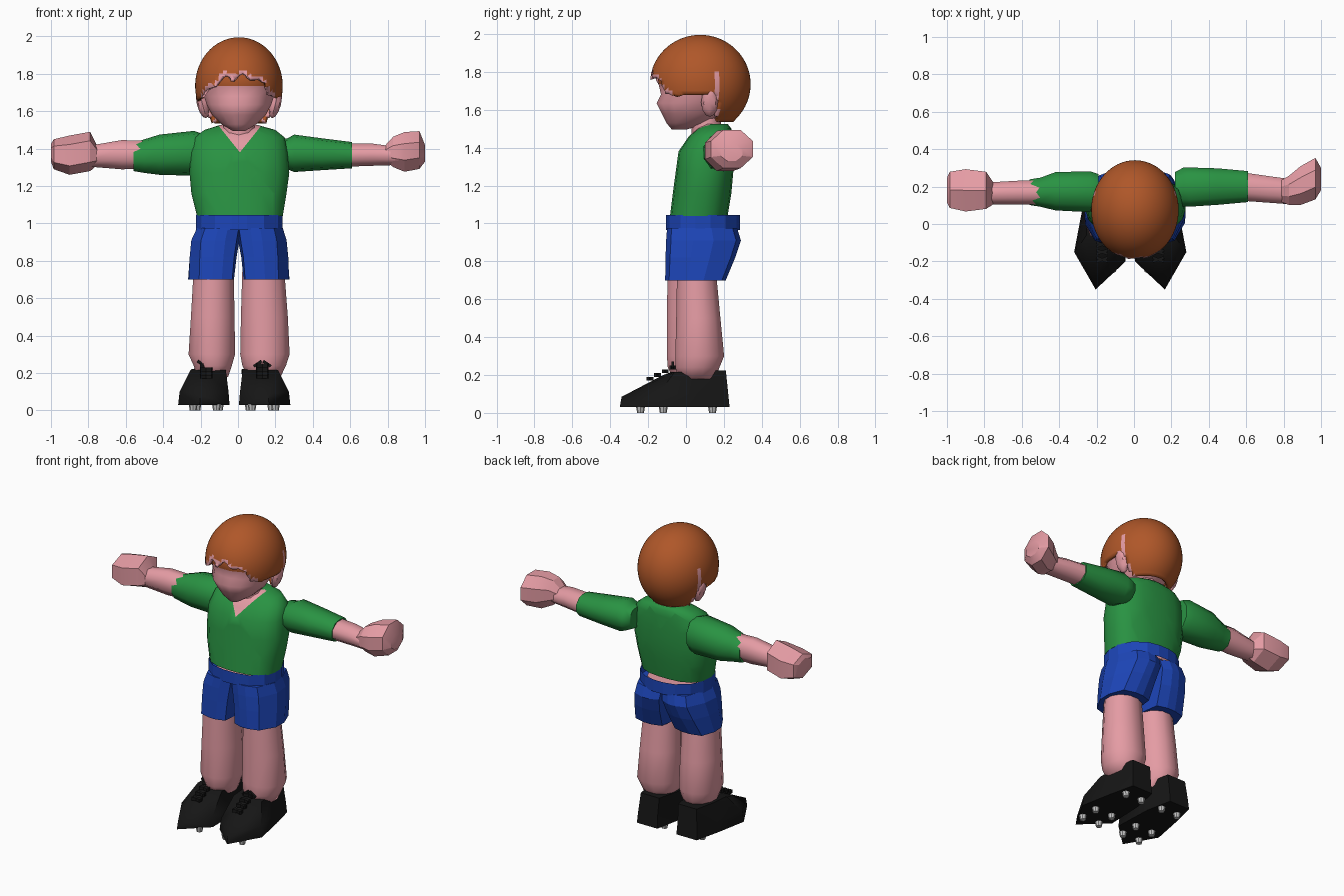
import bpy, bmesh, math
from mathutils import Vector, Matrix

if "Cube" in bpy.data.objects:
    bpy.data.objects.remove(bpy.data.objects["Cube"])


def mat(name, *rgb):
    m = bpy.data.materials.new(name)
    m.diffuse_color = (*rgb, 1)
    m.use_nodes = True
    m.node_tree.nodes["Principled BSDF"].inputs["Base Color"].default_value = m.diffuse_color
    return m


SKIN = mat("skin", 0.78, 0.33, 0.37)
HAIR = mat("auburn hair", 0.43, 0.095, 0.022)
GREEN = mat("green jersey", 0.022, 0.29, 0.055)
BLUE = mat("blue cloth", 0.012, 0.06, 0.48)
BLACK = mat("black leather", 0.008, 0.008, 0.008)
STUD = mat("stud grey", 0.55, 0.55, 0.55)


def shade(ob, angle):
    bpy.ops.object.select_all(action='DESELECT')
    ob.select_set(True)
    bpy.context.view_layer.objects.active = ob
    bpy.ops.object.shade_smooth_by_angle(angle=math.radians(angle))


def finish(bm, name, mats, smooth=None):
    bmesh.ops.recalc_face_normals(bm, faces=bm.faces)
    me = bpy.data.meshes.new(name)
    bm.to_mesh(me)
    bm.free()
    ob = bpy.data.objects.new(name, me)
    bpy.context.collection.objects.link(ob)
    for m in mats:
        me.materials.append(m)
    if smooth:
        shade(ob, smooth)
    return ob


def skin_rings(bm, rings, caps=True):
    rows = [[bm.verts.new(p) for p in r] for r in rings]
    n = len(rows[0])
    for a, b in zip(rows, rows[1:]):
        for i in range(n):
            j = (i + 1) % n
            bm.faces.new((a[i], a[j], b[j], b[i]))
    if caps:
        bm.faces.new(rows[0])
        bm.faces.new(rows[-1])


def loft(name, axis, sections, n, m, power=2.0, smooth=None, caps=True):
    """Sections are (position, min_a, max_a, min_b, max_b); a,b = x,y or y,z."""
    rings = []
    for t, a0, a1, b0, b1 in sections:
        ring = []
        for i in range(n):
            ang = 2 * math.pi * (i + .5) / n
            c, s = math.cos(ang), math.sin(ang)
            k = (abs(c) ** power + abs(s) ** power) ** (-1 / power)
            a = (a0 + a1) / 2 + (a1 - a0) / 2 * c * k
            b = (b0 + b1) / 2 + (b1 - b0) / 2 * s * k
            ring.append((a, b, t) if axis == 'z' else (t, a, b))
        rings.append(ring)
    bm = bmesh.new()
    skin_rings(bm, rings, caps)
    return finish(bm, name, [m], smooth)


# jersey body with the skin V cut into its front
body = loft("jersey_body", 'z', [
    (1.04, -.22, .24, -.085, .22), (1.16, -.25, .26, -.07, .24),
    (1.27, -.26, .275, -.055, .25), (1.38, -.255, .265, -.04, .25),
    (1.46, -.235, .25, .015, .245), (1.50, -.18, .20, .06, .24),
    (1.525, -.10, .11, .10, .22)], 20, GREEN, 2.6)
bm = bmesh.new()
bm.from_mesh(body.data)
for s in (-1, 1):
    bmesh.ops.bisect_plane(bm, geom=bm.verts[:] + bm.edges[:] + bm.faces[:],
                           plane_co=(.01, 0, 1.38), plane_no=(-s * 1.25, 0, 1))
body.data.materials.append(SKIN)
for f in bm.faces:
    c = f.calc_center_median()
    if c.z > 1.38 + 1.25 * abs(c.x - .01) and c.y < .13:
        f.material_index = 1
bm.to_mesh(body.data)
bm.free()
shade(body, 60)

loft("neck", 'z', [(1.44, -.09, .10, .03, .20), (1.62, -.07, .08, .03, .17)],
     10, SKIN, smooth=60)
loft("waist", 'z', [(.97, -.17, .18, -.09, .26), (1.01, -.17, .18, -.09, .26)],
     14, SKIN, 2.2)

# head, with the face jutting out at nose height and hair roots above the brow
head = loft("head", 'z', [
    (1.495, -.03, .04, -.075, .0), (1.53, -.09, .10, -.105, .13),
    (1.58, -.14, .15, -.13, .20), (1.635, -.17, .18, -.158, .25),
    (1.68, -.185, .195, -.135, .27), (1.735, -.198, .208, -.148, .28),
    (1.80, -.205, .215, -.155, .28), (1.88, -.14, .15, -.08, .22)],
    16, SKIN, 2.1, 80)
head.data.materials.append(HAIR)
for p in head.data.polygons:
    p.material_index = int(p.center.z > 1.735)
for s, side in ((-1, "left"), (1, "right")):
    bm = bmesh.new()
    bmesh.ops.create_uvsphere(bm, u_segments=8, v_segments=6, radius=1,
        matrix=Matrix.Translation((.005 + s * .195, .125, 1.64))
        @ Matrix.Rotation(s * .25, 4, 'Y') @ Matrix.Diagonal((.03, .045, .08, 1)))
    finish(bm, side + "_ear", [SKIN], 40)


# hair cap: sphere shell trimmed to a ragged fringe edged with skin
def hairline(p):
    if p.y < .09:
        side = min(1, abs(p.x - .005) / .2)
        return 1.79 - .125 * side ** 2.5 + .014 * math.sin(p.x * 62)
    if p.y < .16:
        return 1.68
    return 1.535


bm = bmesh.new()
bmesh.ops.create_uvsphere(bm, u_segments=64, v_segments=48, radius=1,
    matrix=Matrix.Translation((.005, .075, 1.735)) @ Matrix.Diagonal((.234, .266, .26, 1)))
gone = [f for f in bm.faces
        if f.calc_center_median().z < hairline(f.calc_center_median())]
bmesh.ops.delete(bm, geom=gone, context='FACES')
for v in bm.verts:
    if v.is_boundary and abs(hairline(v.co) - v.co.z) < .02:
        v.co.z = hairline(v.co)
for f in bm.faces:
    c = f.calc_center_median()
    edge = c.y < -.02 and abs(c.x) < .2 and c.z < hairline(c) + .02
    streak = abs(c.y - .165) < .009 and c.z < 1.80
    f.material_index = int(edge or streak)
hair = finish(bm, "hair", [HAIR, SKIN], 50)
shell = hair.modifiers.new("thickness", 'SOLIDIFY')
shell.thickness = .02
shell.offset = -1

# arms
loft("left_sleeve", 'x', [
    (-.19, .07, .27, 1.27, 1.48), (-.235, .06, .285, 1.255, 1.495),
    (-.42, .07, .28, 1.26, 1.475), (-.50, .09, .25, 1.27, 1.45),
    (-.56, .10, .24, 1.28, 1.43)], 10, GREEN, 2.4, 65)
loft("left_forearm", 'x', [
    (-.48, .10, .235, 1.29, 1.445), (-.62, .10, .235, 1.285, 1.45),
    (-.79, .10, .225, 1.30, 1.42)], 8, SKIN, 2.3, 65)
loft("left_hand", 'x', [
    (-.755, .10, .23, 1.31, 1.42), (-.79, .075, .285, 1.28, 1.49),
    (-.90, .06, .30, 1.26, 1.47), (-.985, .08, .285, 1.29, 1.45),
    (-1.0, .11, .25, 1.33, 1.425)], 6, SKIN, 3, 25)
loft("right_sleeve", 'x', [
    (.22, .11, .28, 1.31, 1.45), (.265, .09, .305, 1.29, 1.455),
    (.30, .09, .305, 1.275, 1.475), (.45, .10, .30, 1.285, 1.455),
    (.61, .115, .285, 1.295, 1.435)], 10, GREEN, 2.4, 65)
loft("right_forearm", 'x', [
    (.58, .12, .28, 1.30, 1.43), (.72, .11, .26, 1.305, 1.43),
    (.86, .10, .24, 1.31, 1.41)], 8, SKIN, 2.3, 65)
loft("right_hand", 'x', [
    (.78, .12, .23, 1.34, 1.41), (.83, .10, .26, 1.30, 1.465),
    (.89, .10, .31, 1.275, 1.49), (.97, .13, .355, 1.29, 1.495),
    (1.0, .18, .30, 1.33, 1.42)], 8, SKIN, 3.4, 25)

# shorts, narrowing towards front and back
shorts = [
    loft("waistband", 'z', [(.965, -.225, .24, -.105, .285), (1.045, -.225, .24, -.105, .285)],
         16, BLUE, 2.8, caps=False),
    loft("left_short_leg", 'z', [
        (.70, -.268, -.022, -.11, .19), (.82, -.26, -.008, -.108, .25),
        (.91, -.25, .008, -.105, .285), (.975, -.22, .02, -.10, .27)], 12, BLUE, 5),
    loft("right_short_leg", 'z', [
        (.70, .03, .278, -.11, .21), (.82, .018, .27, -.108, .26),
        (.91, .0, .26, -.105, .29), (.975, -.01, .24, -.10, .27)], 12, BLUE, 5)]
for ob in shorts:
    front = .08 if ob.name == "waistband" else .20
    for v in ob.data.vertices:
        y = v.co.y - .05
        v.co.x *= 1 - (front * (y / .15) ** 2 if y < 0 else .22 * (y / .22) ** 2)

# legs
loft("left_leg", 'z', [
    (.18, -.22, -.05, -.07, .14), (.24, -.24, -.03, -.10, .17),
    (.30, -.268, -.012, -.105, .185), (.50, -.255, -.015, -.105, .17),
    (.76, -.24, -.02, -.10, .14)], 12, SKIN, 2.1, 70)
loft("right_leg", 'z', [
    (.18, .05, .23, -.04, .16), (.24, .02, .26, -.06, .18),
    (.30, .008, .28, -.06, .205), (.50, .012, .27, -.055, .185),
    (.76, .02, .25, -.05, .16)], 12, SKIN, 2.1, 70)

# boots: outlines run toe, outer side, heel, inner side
SOLE = [(-.205, -.35), (-.32, -.15), (-.28, .06), (-.24, .23),
        (-.09, .23), (-.055, .06), (-.045, -.20)]
RIM = [(-.17, -.12, .20), (-.255, -.06, .215), (-.25, .06, .22), (-.225, .21, .225),
       (-.09, .21, .225), (-.06, .06, .22), (-.065, -.08, .215)]
for side in ("left", "right"):
    def place(x, y, z, right=(side == "right")):
        return Vector((-.04 - x if right else x, y, z))
    mid = [place(x * .95 - .008, y * .97, .10 if i else .085)
           for i, (x, y) in enumerate(SOLE)]
    bm = bmesh.new()
    skin_rings(bm, [[place(x, y, .03) for x, y in SOLE], mid, [place(*p) for p in RIM]])
    finish(bm, side + "_boot", [BLACK], 50)

    # crossed laces up the tongue and a small bow
    bm = bmesh.new()
    for i in range(4):
        for tilt in (-.35, .35):
            bmesh.ops.create_cube(bm, size=1,
                matrix=Matrix.Translation(place(-.17, -.19 + i * .04, .18 + i * .02))
                @ Matrix.Rotation(tilt, 4, 'Z') @ Matrix.Diagonal((.065, .014, .02, 1)))
    for s in (-1, 1):
        bmesh.ops.create_cube(bm, size=1,
            matrix=Matrix.Translation(place(-.17 + s * .025, -.07, .25))
            @ Matrix.Rotation(s * -.6, 4, 'Y') @ Matrix.Diagonal((.05, .015, .015, 1)))
    finish(bm, side + "_laces", [BLACK])

    bm = bmesh.new()
    for y in (-.24, -.12, .14):
        for x in ((-.24, -.115) if y < 0 else (-.22, -.10)):
            bmesh.ops.create_cone(bm, cap_ends=True, segments=8, radius1=.018, radius2=.024,
                                  depth=.035, matrix=Matrix.Translation(place(x, y, .0175)))
    finish(bm, side + "_studs", [STUD])
